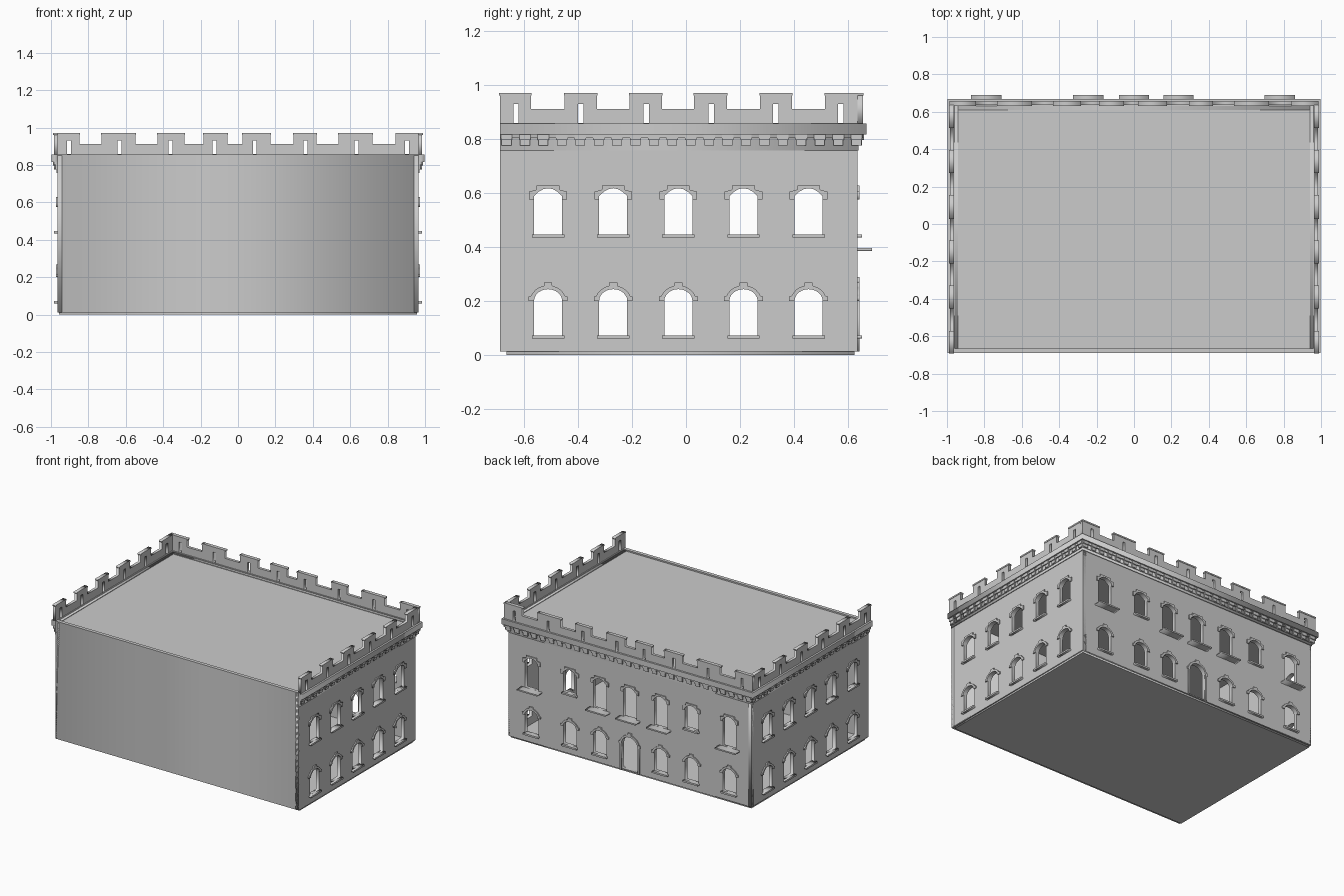
import bpy, math
from mathutils import Matrix

if "Cube" in bpy.data.objects:
    bpy.data.objects.remove(bpy.data.objects["Cube"])

WX, BACK, FRONT, T = 0.965, 0.635, -0.69, 0.025
# local (u, v, outward) frames for the right wall, back wall and flat plans
RIGHT = Matrix(((0, 0, 1, WX), (1, 0, 0, 0), (0, 1, 0, 0), (0, 0, 0, 1)))
REAR = Matrix(((-1, 0, 0, 0), (0, 0, 1, BACK), (0, 1, 0, 0), (0, 0, 0, 1)))
PLAN = Matrix.Identity(4)


def plate(name, loops, frame, d0, d1):
    """Extrude closed 2D loops (inner loops become holes) from depth d0 to d1."""
    cu = bpy.data.curves.new(name, 'CURVE')
    cu.dimensions, cu.fill_mode, cu.extrude = '2D', 'BOTH', (d1 - d0) / 2
    for pts in loops:
        sp = cu.splines.new('POLY')
        sp.points.add(len(pts) - 1)
        for p, (u, v) in zip(sp.points, pts):
            p.co = (u, v, 0, 1)
        sp.use_cyclic_u = True
    tmp = bpy.data.objects.new(name + "_curve", cu)
    bpy.context.collection.objects.link(tmp)
    dg = bpy.context.evaluated_depsgraph_get()
    me = bpy.data.meshes.new_from_object(tmp.evaluated_get(dg))
    bpy.data.objects.remove(tmp)
    me.transform(frame @ Matrix.Translation((0, 0, (d0 + d1) / 2)))
    me.name = name
    ob = bpy.data.objects.new(name, me)
    bpy.context.collection.objects.link(ob)
    if frame is RIGHT:
        ob.modifiers.new("Mirror", 'MIRROR').use_clip = False
    return ob


def rect(u0, u1, v0, v1):
    return [(u0, v0), (u1, v0), (u1, v1), (u0, v1)]


def arc(c, w, z, rise, round_top):
    """Arch points from right to left springing."""
    n = 12 if round_top else 6
    if round_top:
        return [(c + w * math.cos(math.pi * i / n), z + rise * math.sin(math.pi * i / n))
                for i in range(n + 1)]
    return [(c + w * (1 - 2 * i / n), z + rise * (1 - (1 - 2 * i / n) ** 2)) for i in range(n + 1)]


def opening(c, z0, kind):
    if kind == 'upper':
        top = arc(c, .052, .588, .029, False)
    elif kind == 'lower':
        top = arc(c, .052, .2, .043, True)
    else:
        top = arc(c, .064, .2, .06, True)
    w = top[0][0] - c
    return [(c - w, z0), (c + w, z0)] + top


def hood(c, kind):
    if kind == 'upper':
        out = [(-.07, .575), (-.07, .604), (-.042, .612), (-.042, .628)]
        out = out + [(-u, v) for u, v in reversed(out)]
        return [(c + u, v) for u, v in out] + [(c + .052, .575)] + \
            arc(c, .052, .588, .029, False) + [(c - .052, .575)]
    w, r, k = (.052, .043, .268) if kind == 'lower' else (.064, .06, .288)
    o = arc(0, w + .014, .2, r + .014, True)[::-1]
    left = [p for p in o if p[0] < -.02 and p[1] > .216]
    out = [(-w - .02, .2), (-w - .02, .216), (-w - .011, .218)] + left + [(-.015, .2 + r + .013), (-.015, k)]
    out = out + [(-u, v) for u, v in reversed(out)]
    return [(c + u, v) for u, v in out] + arc(c, w, .2, r, True)


def facade(name, frame, u0, u1, windows):
    """Wall with openings, hood mouldings and sills."""
    plate(name + "_wall", [rect(u0, u1, .012, .85)] + [opening(*w) for w in windows], frame, -T, 0)
    plate(name + "_window_hoods", [hood(c, k) for c, z, k in windows], frame, -.002, .008)
    plate(name + "_window_sills", [rect(c - .06, c + .06, z - .012, z) for c, z, k in windows
                                   if k != 'door' and z != .395], frame, -.02, .018)


def parapet(name, frame, merlons, slits):
    """Battlement wall with arrow slits and merlon caps."""
    pts = [(merlons[0][0], .85)]
    for a, b in merlons:
        pts += [(a, .911), (a, .962), (b, .962), (b, .911)]
    # drop the crenel points that sit on the end edges
    pts = [pts[0]] + pts[2:-1] + [(merlons[-1][1], .85)]
    plate(name + "_parapet", [pts] + [rect(s - .01, s + .01, .858, .93) for s in slits], frame, 0, .02)
    plate(name + "_merlon_caps", [rect(a - .002, b + .002, .96, .97) for a, b in merlons], frame, -.003, .023)


# Facades: the right one is mirrored to the left
side_c = [-.511 + .2413 * i for i in range(5)]
facade("side", RIGHT, FRONT, BACK,
       [(c, .446, 'upper') for c in side_c] + [(c, .072, 'lower') for c in side_c])
back_x = [-.79, -.49, -.245, 0, .238, .475, .78]
tall = [-.79, -.245, 0, .238, .78]
facade("back", REAR, -WX, WX,
       [(-x, .395 if x in tall else .446, 'upper') for x in back_x] +
       [(-x, .02 if x == 0 else .072, 'door' if x == 0 else 'lower') for x in back_x])
plate("door_jambs", [rect(s * .071 - .007, s * .071 + .007, .012, .2) for s in (-1, 1)], REAR, -.002, .008)
plate("balcony_slabs", [rect(-x - .081, -x + .081, .385, .395) for x in tall], REAR, -.02, .055)

# Plain front wall, floor and roof
plate("front_wall", [rect(-WX, WX, FRONT, FRONT + T)], PLAN, .012, .856)
plate("floor_slab", [rect(-.957, .957, -.665, .625)], PLAN, 0, .016)
plate("base_sheet", [rect(-WX, WX, FRONT, BACK)], PLAN, .012, .015)
plate("roof", [rect(-.96, .96, FRONT + .01, .63)], PLAN, .825, .846)


# Cornice courses wrapping the sides and back
def course(name, off, z0, z1):
    x, y, i = WX + off, BACK + off, WX - .005
    plate(name, [[(-x, FRONT), (-i, FRONT), (-i, BACK - .005), (i, BACK - .005), (i, FRONT),
                  (x, FRONT), (x, y), (-x, y)]], PLAN, z0, z1)


course("lower_band", .005, .757, .775)
course("frieze", .010, .775, .805)
course("bracket_rail", .020, .803, .819)
course("cornice", .033, .817, .856)


# Brackets beneath the cornice
def brackets(name, frame, u0, u1, n):
    us = [u0 + (u1 - u0) * i / (n - 1) for i in range(n)]
    plate(name + "_brackets", [rect(u - .018, u + .018, .775, .812) for u in us], frame, 0, .018)
    plate(name + "_bracket_heads", [rect(u - .021, u + .021, .796, .818) for u in us], frame, 0, .025)


brackets("side", RIGHT, -.665, .632, 20)
brackets("back", REAR, -.955, .955, 29)

# Battlements
parapet("side", RIGHT,
        [(-.69, -.574), (-.45, -.33), (-.209, -.089), (.03, .152), (.274, .393), (.515, .635)],
        [-.63, -.39, -.148, .093, .333, .574])
xs = [(-.985, -.848), (-.73, -.548), (-.43, -.286), (-.185, -.056),
      (.024, .174), (.297, .42), (.537, .72), (.843, .985)]
parapet("back", REAR, [(-b, -a) for a, b in reversed(xs)],
        [-s for s in (-.904, -.634, -.361, -.126, .09, .361, .634, .904)])
